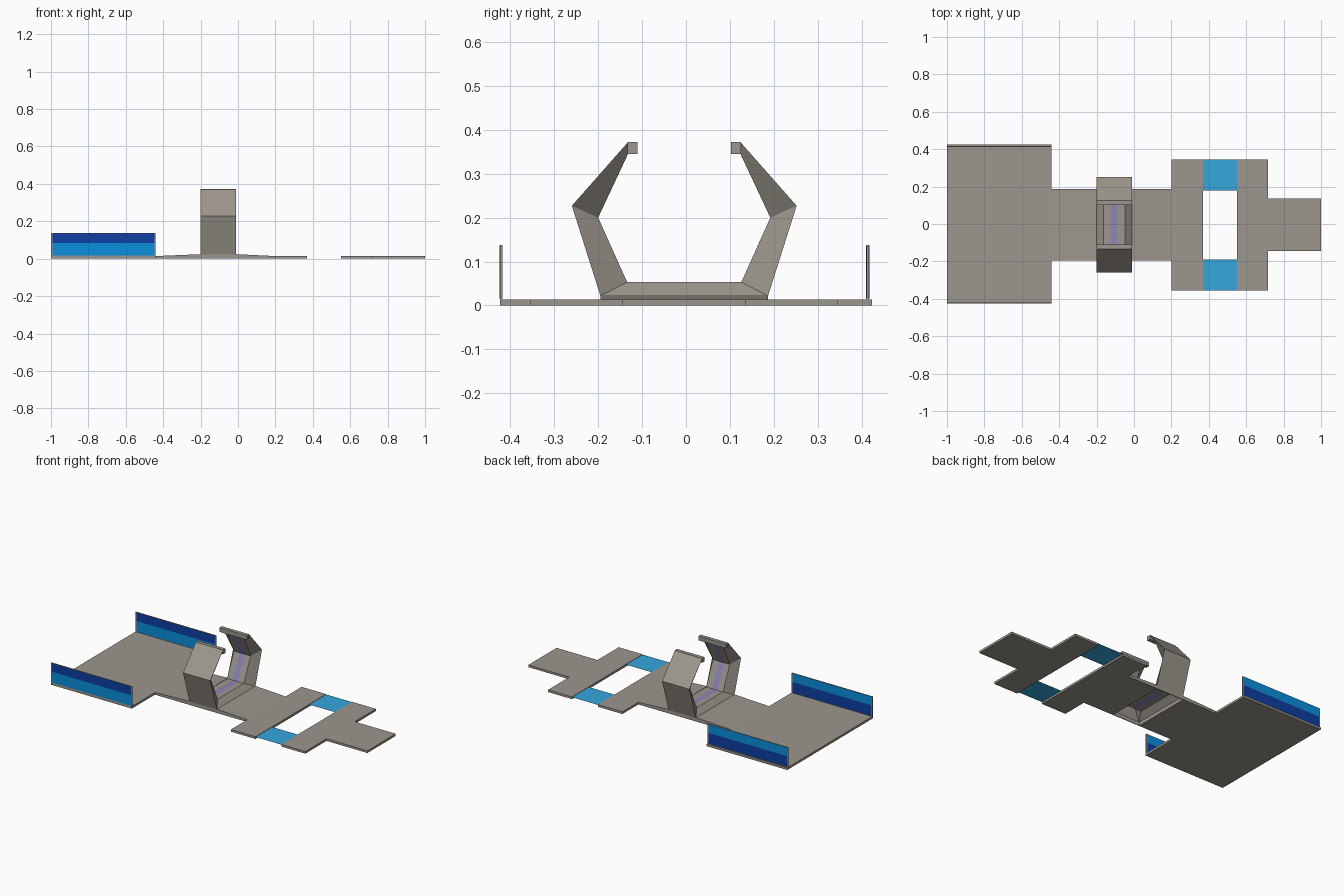
import bpy, bmesh

if "Cube" in bpy.data.objects:
    bpy.data.objects.remove(bpy.data.objects["Cube"])


def material(name, rgb):
    """Flat colour given as 0-255 sRGB, stored as linear."""
    lin = [(c / 255 / 12.92) if c < 10 else ((c / 255 + 0.055) / 1.055) ** 2.4 for c in rgb]
    m = bpy.data.materials.new(name)
    m.diffuse_color = (*lin, 1)
    m.use_nodes = True
    m.node_tree.nodes["Principled BSDF"].inputs["Base Color"].default_value = m.diffuse_color
    return m


GREY = material("warm grey", (156, 150, 141))
SKY = material("sky blue", (54, 166, 220))
BLUE = material("bright blue", (10, 142, 220))
NAVY = material("navy blue", (14, 62, 162))
VIOLET = material("dusty violet", (140, 135, 182))


def finish(bm, name, *mats):
    bmesh.ops.recalc_face_normals(bm, faces=bm.faces)
    me = bpy.data.meshes.new(name)
    bm.to_mesh(me)
    bm.free()
    ob = bpy.data.objects.new(name, me)
    for m in mats:
        me.materials.append(m)
    bpy.context.collection.objects.link(ob)
    return ob


def prism(name, points, direction, mat):
    """Extrude a closed 3D outline along a vector."""
    bm = bmesh.new()
    f = bm.faces.new([bm.verts.new(p) for p in points])
    new = bmesh.ops.extrude_face_region(bm, geom=[f], use_keep_orig=True)["geom"]
    bmesh.ops.translate(bm, vec=direction,
                        verts=[v for v in new if isinstance(v, bmesh.types.BMVert)])
    return finish(bm, name, mat)


def plate(name, outline, mat=GREY, z0=0.0, z1=0.014):
    return prism(name, [(x, y, z0) for x, y in outline], (0, 0, z1 - z0), mat)


def rect(x0, x1, y0, y1):
    return [(x0, y0), (x1, y0), (x1, y1), (x0, y1)]


CY = -0.004                       # centre line of the narrow track
T, RISE = 0.014, 0.024            # plate thickness, raised height at the arch
XA, XB = -0.20, -0.01             # arch extent along the track
W = 0.191                         # half width of the narrow track

# Wide rear deck
plate("rear_deck", rect(-1, -0.44, -0.424, 0.424))

# Side walls with two-tone painted panels
for side, y0 in (("front", -0.424), ("back", 0.411)):
    y1 = y0 + 0.006
    plate(side + "_wall", rect(-1, -0.44, y0, y1), GREY, T, 0.138)
    for face, y, low, high in (("outer", y0 - 0.0006, BLUE, NAVY), ("inner", y1, NAVY, BLUE)):
        for part, mat, za, zb in (("lower", low, 0.016, 0.083), ("upper", high, 0.083, 0.136)):
            plate(f"{side}_wall_{face}_{part}_panel",
                  rect(-0.993, -0.447, y, y + 0.0006), mat, za, zb)

# Narrow track rising to and falling from the arch
for name, prof in (("rising_track", [(-0.44, 0), (XA, 0), (XA, RISE), (-0.44, T)]),
                   ("falling_track", [(XB, 0), (0.20, 0), (0.20, T), (XB, RISE)])):
    prism(name, [(x, CY - W, z) for x, z in prof], (0, 2 * W, 0), GREY)
for name, y in (("front_skirt", CY - W), ("back_skirt", CY + W - 0.004)):
    plate(name, rect(XA, XB, y, y + 0.004), GREY, 0, RISE)

# Crosspieces and end tongue, joined by thin blue bridges
plate("near_crosspiece", rect(0.20, 0.37, -0.355, 0.345))
plate("end_crosspiece", [(0.55, -0.355), (0.716, -0.355), (0.716, -0.145), (1, -0.145),
                         (1, 0.135), (0.716, 0.135), (0.716, 0.345), (0.55, 0.345)])
for name, y0, y1 in (("front_bridge", -0.355, -0.190), ("back_bridge", 0.178, 0.345)):
    bm = bmesh.new()
    bm.faces.new([bm.verts.new((x, y, 0.012)) for x, y in rect(0.37, 0.55, y0, y1)])
    finish(bm, name, SKY)

# Open hexagonal arch: bevelled inside surface with a violet stripe, flat outside
half_out = [(0.128, 0.372), (0.256, 0.227), (W, 0.022)]
half_in = [(0.128, 0.345), (0.196, 0.200), (0.130, 0.053)]


def mirrored(half):
    return half + [(-y, z) for y, z in reversed(half)]


outer, inner = mirrored(half_out), mirrored(half_in)
bm = bmesh.new()
columns = [[bm.verts.new((x, y + CY, z)) for y, z in path] for x, path in (
    (XA, outer), (-0.163, inner), (-0.125, inner), (-0.088, inner), (-0.047, inner), (XB, outer))]
for c in range(5):
    for i in range(5):
        a, b = columns[c], columns[c + 1]
        f = bm.faces.new((a[i], a[i + 1], b[i + 1], b[i]))
        f.material_index = 1 if c == 2 else 0
for i in (0, 1, 3, 4):            # outside panels; underside stays open
    a, b = columns[0], columns[5]
    bm.faces.new((a[i], b[i], b[i + 1], a[i + 1]))
finish(bm, "arch", GREY, VIOLET)

# Small lips at the arch tips
for name, s in (("front_arch_lip", -1), ("back_arch_lip", 1)):
    ya, yb = sorted((CY + s * 0.106, CY + s * 0.129))
    plate(name, rect(XA, XB, ya, yb), GREY, 0.345, 0.372)
